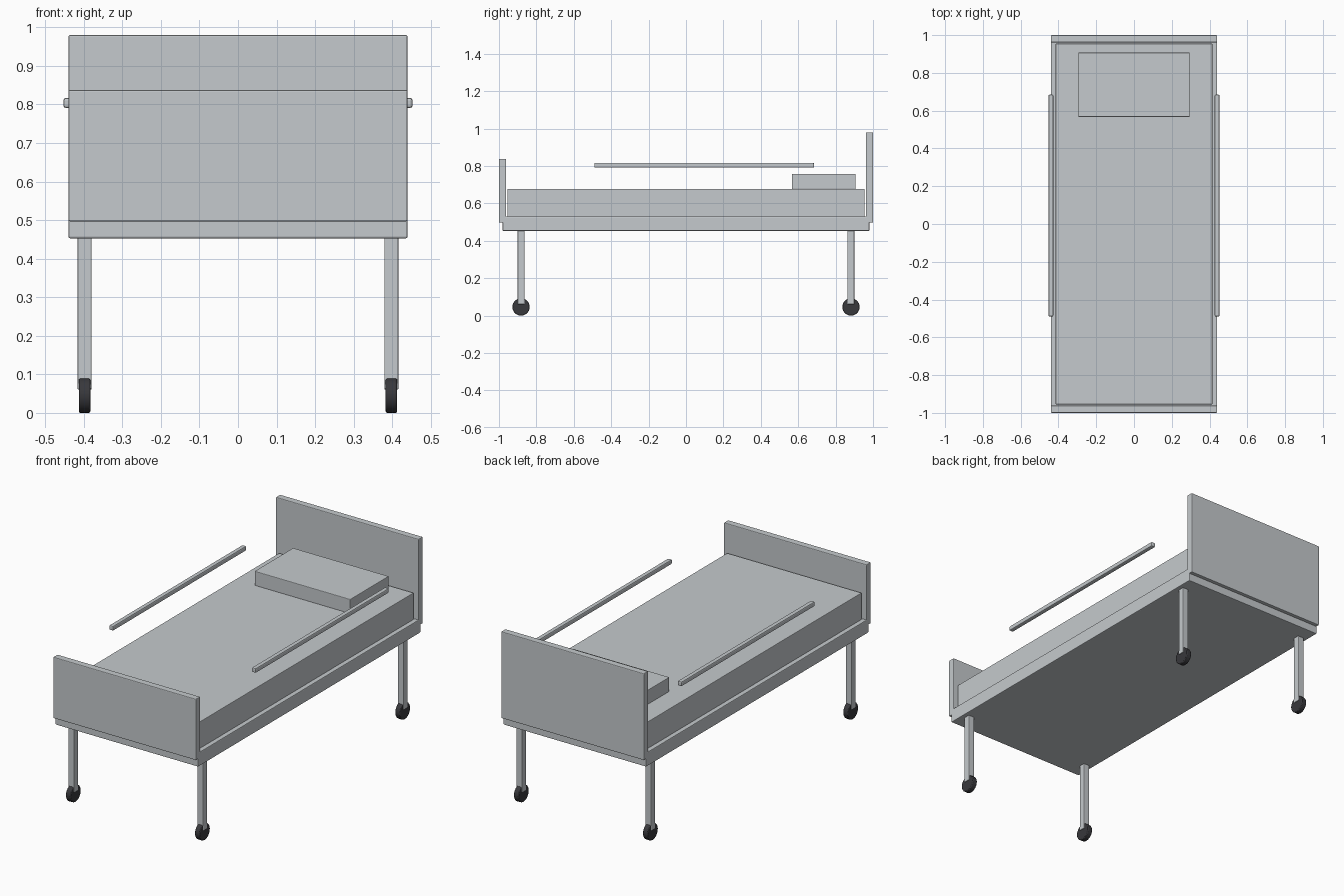
import bpy
import math

if "Cube" in bpy.data.objects:
    bpy.data.objects.remove(bpy.data.objects["Cube"], do_unlink=True)


def make_material(name, rgb):
    mat = bpy.data.materials.new(name)
    mat.use_nodes = True
    color = (*rgb, 1)
    mat.diffuse_color = color
    mat.node_tree.nodes["Principled BSDF"].inputs["Base Color"].default_value = color
    return mat


grey = make_material("pale_grey", (0.56, 0.59, 0.61))
dark = make_material("dark_rubber", (0.04, 0.04, 0.045))


def finish(obj, name, mat, bevel):
    obj.name = name
    obj.data.materials.append(mat)
    bpy.ops.object.transform_apply(location=False, rotation=True, scale=True)
    if bevel:
        mod = obj.modifiers.new("edge_bevel", "BEVEL")
        mod.width = bevel
        mod.segments = 2
        mod.limit_method = "ANGLE"
        mod.angle_limit = math.radians(50)
    return obj


def box(name, x, y, z, bevel=0.004):
    """Bevelled box spanning the given (low, high) ranges."""
    spans = (x, y, z)
    bpy.ops.mesh.primitive_cube_add(size=1, location=[(a + b) / 2 for a, b in spans])
    obj = bpy.context.object
    obj.scale = [b - a for a, b in spans]
    return finish(obj, name, grey, bevel)


def cylinder(name, mat, radius, length, location, rotation, sides, bevel):
    bpy.ops.mesh.primitive_cylinder_add(vertices=sides, radius=radius, depth=length,
                                        location=location, rotation=rotation)
    obj = finish(bpy.context.object, name, mat, bevel)
    bpy.ops.object.shade_smooth_by_angle(angle=math.radians(35))
    return obj


# Bed base and end boards
HALF = 0.44
box("bed_frame", (-HALF, HALF), (-0.98, 0.98), (0.453, 0.53))
box("footboard", (-HALF, HALF), (-1, -0.962), (0.497, 0.838))
box("headboard", (-HALF, HALF), (0.962, 1), (0.497, 0.98))

# Bedding
box("mattress", (-0.415, 0.415), (-0.955, 0.955), (0.525, 0.678), 0.003)
box("pillow", (-0.295, 0.295), (0.567, 0.907), (0.676, 0.757), 0.003)

for side, sx in (("left", 1), ("right", -1)):
    # Floating side rail
    cx = sx * 0.44
    box(side + "_rail", (cx - 0.0127, cx + 0.0127), (-0.49, 0.685), (0.791, 0.817), 0.006)
    for end, sy in (("front", -1), ("back", 1)):
        # Leg with a caster at its foot
        lx, ly = sx * 0.398, sy * 0.882
        box(f"{end}_{side}_leg", (lx - 0.0185, lx + 0.0185),
            (ly - 0.0185, ly + 0.0185), (0.06, 0.46))
        cylinder(f"{end}_{side}_wheel", dark, 0.0465, 0.03, (lx, ly, 0.0465),
                 (0, math.pi / 2, 0), 24, 0.004)
